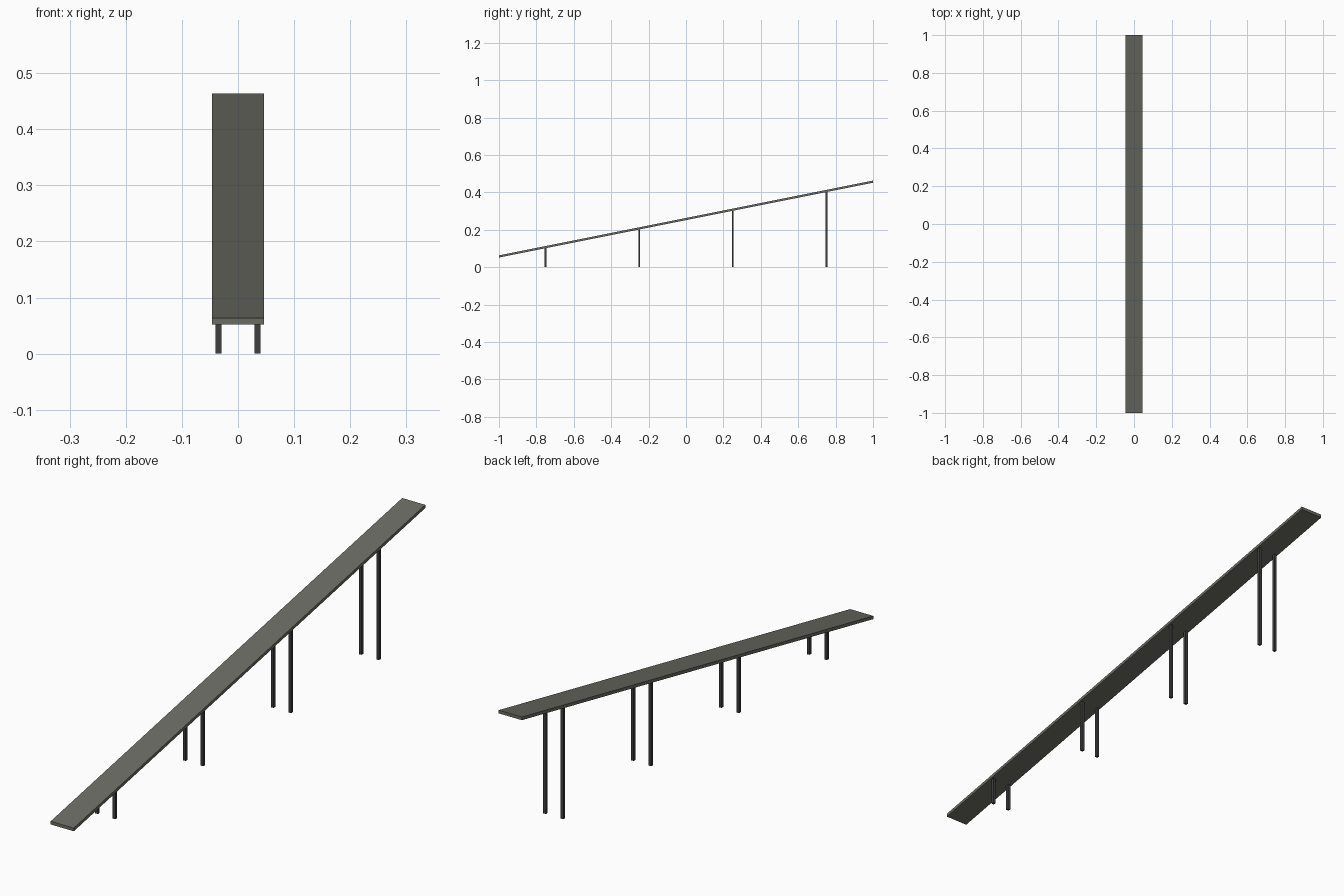
import bpy

if "Cube" in bpy.data.objects:
    bpy.data.objects.remove(bpy.data.objects["Cube"])

SLOPE = 0.2
DECK_MID = 0.2575      # mid-thickness height of the deck at y = 0
DECK_HALF = 0.046
THICK = 0.0115
LEG = 0.0105


def material(name, rgb):
    m = bpy.data.materials.new(name)
    m.diffuse_color = (*rgb, 1)
    m.use_nodes = True
    m.node_tree.nodes["Principled BSDF"].inputs["Base Color"].default_value = m.diffuse_color
    return m


def box(name, centre, size, mat):
    bpy.ops.mesh.primitive_cube_add(size=1)
    ob = bpy.context.object
    ob.name = name
    for v in ob.data.vertices:
        v.co = [c * s for c, s in zip(v.co, size)]
    ob.location = centre
    ob.data.materials.append(mat)
    return ob


deck_mat = material("deck_grey", (0.15, 0.15, 0.13))
leg_mat = material("leg_dark_grey", (0.05, 0.05, 0.05))

# Sloping deck: a flat slab sheared upward toward the back
deck = box("ramp_deck", (0, 0, DECK_MID), (2 * DECK_HALF, 2, THICK), deck_mat)
for v in deck.data.vertices:
    v.co.z += SLOPE * v.co.y

# Four pairs of posts, each ending inside the deck
for row, y in enumerate((-0.75, -0.25, 0.25, 0.75), 1):
    h = DECK_MID + SLOPE * y
    for side, x in (("left", -0.035), ("right", 0.035)):
        box(f"support_post_{side}_{row}", (x, y, h / 2), (LEG, LEG, h), leg_mat)
